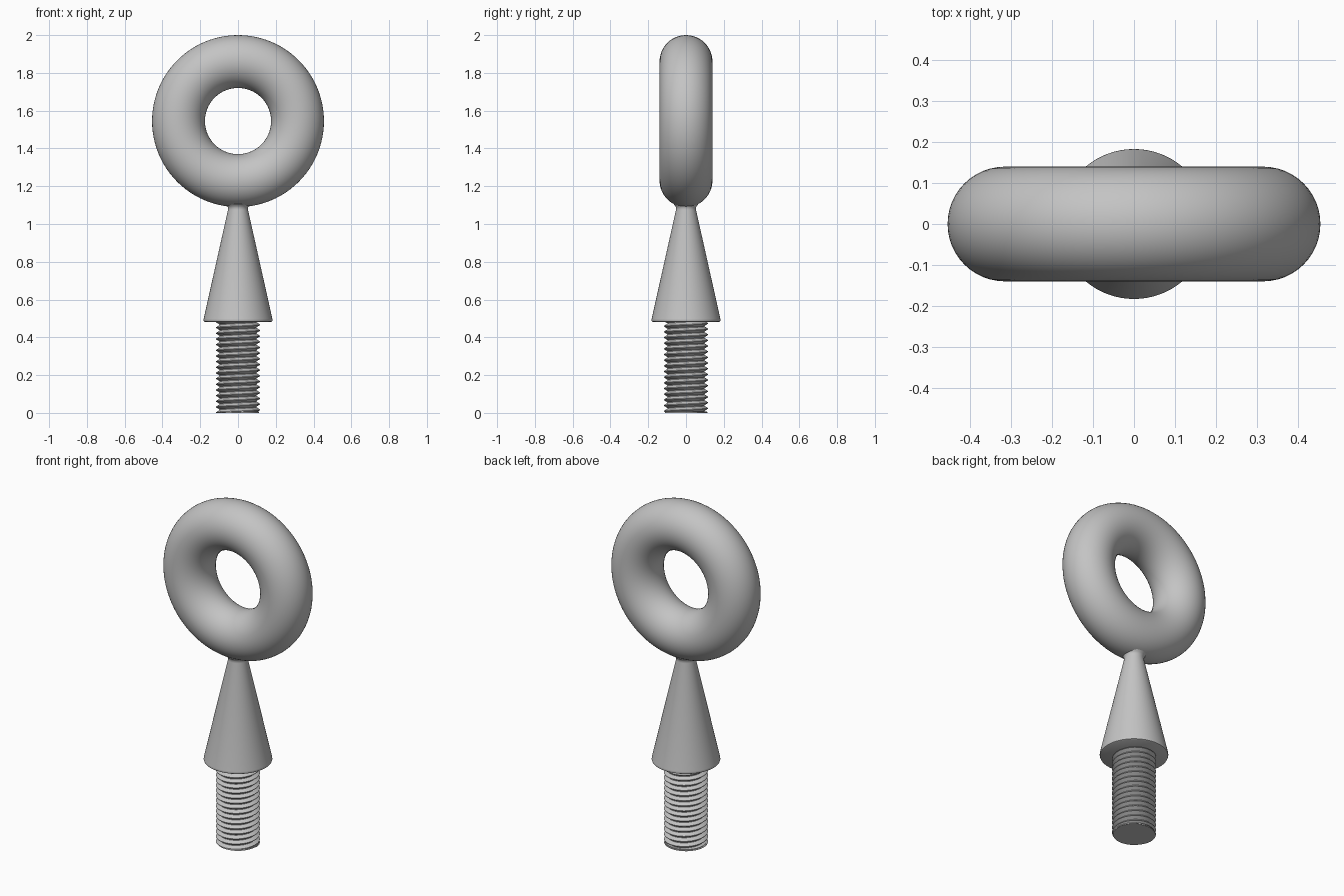
import bpy, bmesh, math

old = bpy.data.objects.get("Cube")
if old:
    bpy.data.objects.remove(old, do_unlink=True)

steel = bpy.data.materials.new("grey steel")
steel.use_nodes = True
GREY = (0.55, 0.55, 0.55, 1)
steel.diffuse_color = GREY
steel.node_tree.nodes["Principled BSDF"].inputs["Base Color"].default_value = GREY


def finish(obj, angle):
    obj.data.materials.append(steel)
    bpy.ops.object.select_all(action="DESELECT")
    obj.select_set(True)
    bpy.context.view_layer.objects.active = obj
    bpy.ops.object.shade_smooth_by_angle(angle=math.radians(angle))


def mesh_object(name, bm, angle):
    bmesh.ops.remove_doubles(bm, verts=bm.verts, dist=1e-5)
    bmesh.ops.recalc_face_normals(bm, faces=bm.faces)
    mesh = bpy.data.meshes.new(name)
    bm.to_mesh(mesh)
    bm.free()
    obj = bpy.data.objects.new(name, mesh)
    bpy.context.collection.objects.link(obj)
    finish(obj, angle)


# Ring standing upright on the neck
bpy.ops.mesh.primitive_torus_add(
    major_radius=0.315, minor_radius=0.14, major_segments=96, minor_segments=48,
    location=(0, 0, 1.545), rotation=(math.pi / 2, 0, 0))
ring = bpy.context.object
ring.name = "ring"
finish(ring, 40)

# Tapered neck with a rounded lower rim and a small flare into the ring
profile = [(0, 0.482), (0.176, 0.482), (0.181, 0.485), (0.183, 0.491), (0.182, 0.498),
           (0.053, 1.075), (0.053, 1.086), (0.057, 1.095), (0.066, 1.104), (0, 1.12)]
bm = bmesh.new()
verts = [bm.verts.new((r, 0, z)) for r, z in profile]
edges = [bm.edges.new(pair) for pair in zip(verts, verts[1:])]
bmesh.ops.spin(bm, geom=verts + edges, cent=(0, 0, 0), axis=(0, 0, 1),
               angle=math.tau, steps=72)
mesh_object("tapered_neck", bm, 40)

# Helical screw thread, trimmed flat at both ends
ROOT, CREST, PITCH, TOP, STEPS = 0.098, 0.117, 0.03, 0.484, 48
section = [(ROOT, 0.0), (ROOT, 0.1), (CREST, 0.5), (CREST, 0.6), (ROOT, 1.0)]
bm = bmesh.new()
previous = None
for i in range(int((TOP / PITCH + 2) * STEPS)):
    a = math.tau * i / STEPS
    base = (i / STEPS - 1) * PITCH
    row = [bm.verts.new((r * math.cos(a), r * math.sin(a),
                         min(max(base + h * PITCH, 0), TOP))) for r, h in section]
    if previous:
        for k in range(len(section) - 1):
            quad = (previous[k], row[k], row[k + 1], previous[k + 1])
            if max(v.co.z for v in quad) > 0 and min(v.co.z for v in quad) < TOP:
                bm.faces.new(quad)
    previous = row
bmesh.ops.delete(bm, geom=[v for v in bm.verts if not v.link_faces], context="VERTS")
mesh_object("screw_thread", bm, 25)

# Solid core closing the end of the screw
bpy.ops.mesh.primitive_cylinder_add(vertices=48, radius=ROOT, depth=TOP,
                                    location=(0, 0, TOP / 2))
core = bpy.context.object
core.name = "screw_core"
core.scale = (0.995, 0.995, 1)
finish(core, 40)

# Flat end face of the screw
bpy.ops.mesh.primitive_cylinder_add(vertices=48, radius=0.112, depth=0.008,
                                    location=(0, 0, 0.004))
end = bpy.context.object
end.name = "screw_end"
finish(end, 40)
